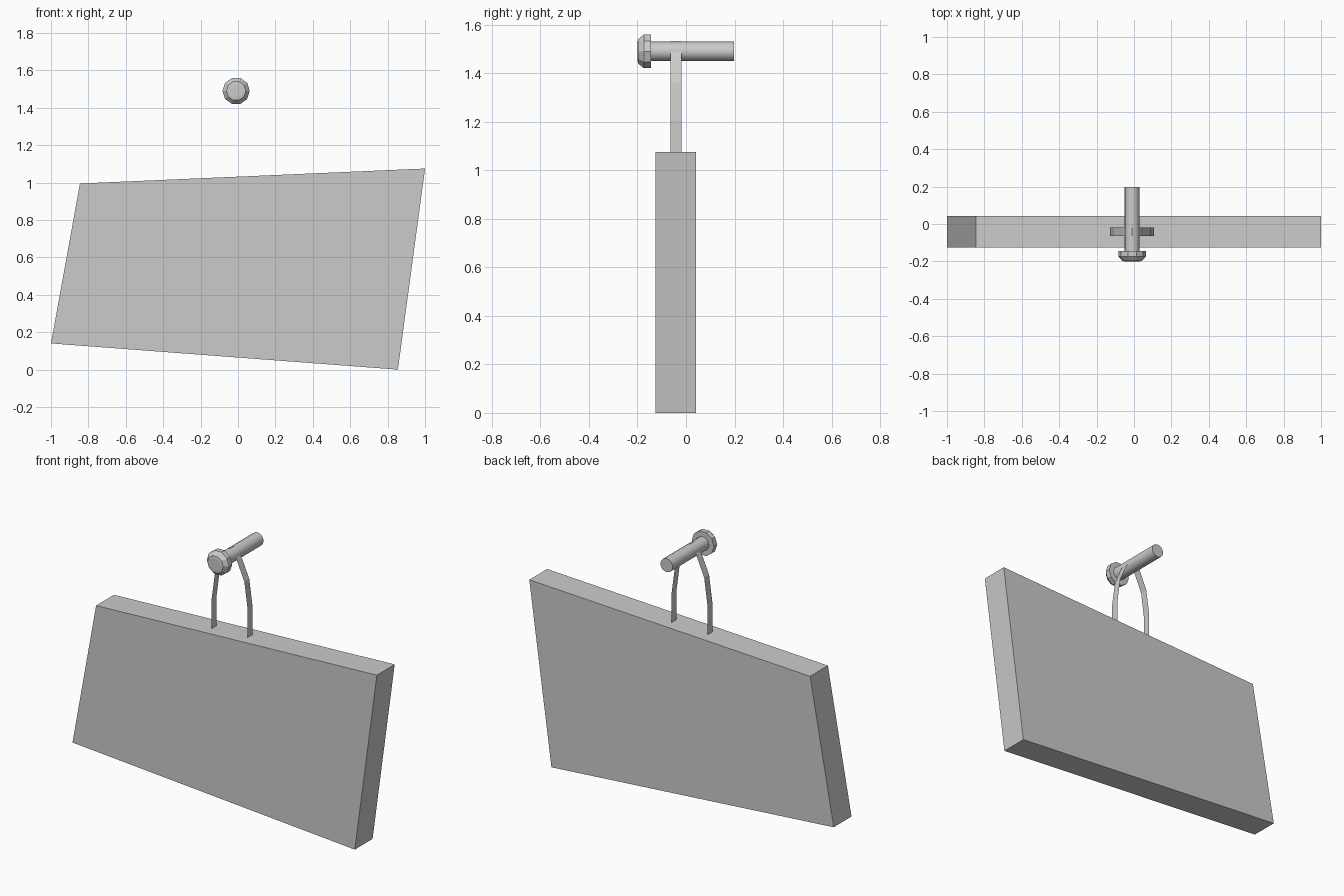
import bpy, bmesh, math

if "Cube" in bpy.data.objects:
    bpy.data.objects.remove(bpy.data.objects["Cube"])

CX, CZ = -0.01, 1.49  # nail axis


def finish(name, bm, smooth=False):
    bmesh.ops.recalc_face_normals(bm, faces=bm.faces)
    mesh = bpy.data.meshes.new(name)
    bm.to_mesh(mesh)
    bm.free()
    ob = bpy.data.objects.new(name, mesh)
    bpy.context.collection.objects.link(ob)
    if smooth:
        bpy.context.view_layer.objects.active = ob
        ob.select_set(True)
        bpy.ops.object.shade_smooth_by_angle(angle=math.radians(30))
        ob.select_set(False)
    return ob


def extrude_y(name, profile, y0, y1, closed):
    """Sweep an (x, z) profile along y: solid if closed, thin ribbon if open."""
    bm = bmesh.new()
    a = [bm.verts.new((x, y0, z)) for x, z in profile]
    b = [bm.verts.new((x, y1, z)) for x, z in profile]
    n = len(profile)
    for i in range(n if closed else n - 1):
        j = (i + 1) % n
        bm.faces.new((a[i], a[j], b[j], b[i]))
    if closed:
        bm.faces.new(a)
        bm.faces.new(b)
    return finish(name, bm)


def lathe_y(name, rings, sides, smooth=False):
    """Capped rings of (y, radius) around the nail axis."""
    bm = bmesh.new()
    loops = []
    for y, r in rings:
        angles = [2 * math.pi * k / sides for k in range(sides)]
        loops.append([bm.verts.new((CX + r * math.cos(t), y, CZ + r * math.sin(t)))
                      for t in angles])
    for a, b in zip(loops, loops[1:]):
        for k in range(sides):
            j = (k + 1) % sides
            bm.faces.new((a[k], a[j], b[j], b[k]))
    bm.faces.new(loops[0])
    bm.faces.new(loops[-1])
    return finish(name, bm, smooth)


# crooked sign board
extrude_y("sign_board", [(-1, 0.14), (0.855, 0), (1, 1.075), (-0.845, 0.995)],
          -0.125, 0.042, True)

# hanging strap, mirrored over the nail
half = [(0.118, 1.025), (0.118, 1.205), (0.097, 1.36), (0.056, 1.455), (0.025, 1.52)]
strap = ([(CX - x, z) for x, z in half] + [(CX, 1.532)]
         + [(CX + x, z) for x, z in reversed(half)])
extrude_y("hanging_strap", strap, -0.064, -0.018, False)

# nail shaft and faceted head
lathe_y("nail_shaft", [(-0.15, 0.04), (0.197, 0.04)], 16, True)
lathe_y("nail_head", [(-0.144, 0.073), (-0.174, 0.073), (-0.198, 0.052), (-0.2, 0.035)], 10)
